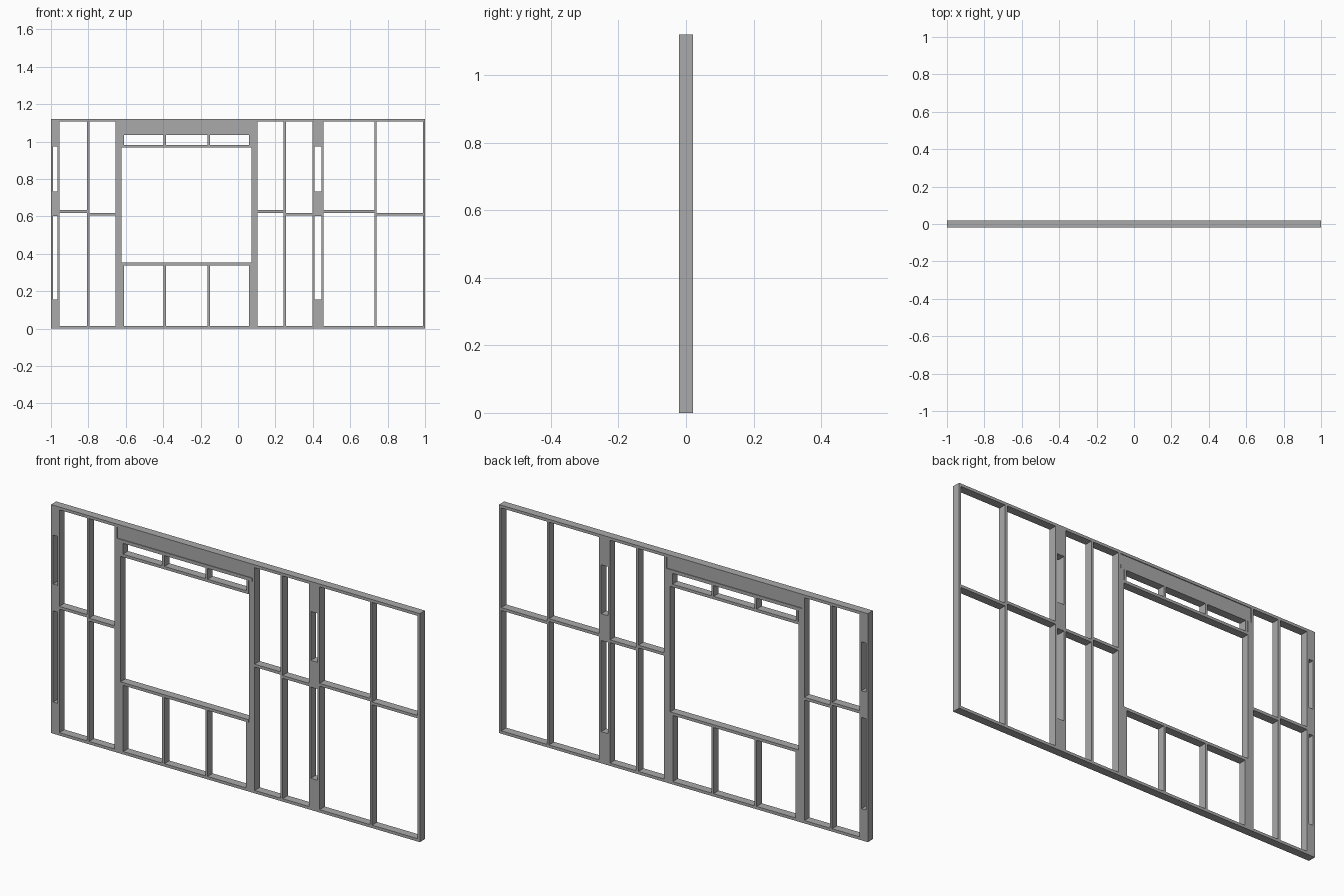
import bpy

old = bpy.data.objects.get("Cube")
if old:
    bpy.data.objects.remove(old, do_unlink=True)


def material(name, rgb):
    m = bpy.data.materials.new(name)
    m.use_nodes = True
    m.diffuse_color = (*rgb, 1)
    m.node_tree.nodes["Principled BSDF"].inputs["Base Color"].default_value = (*rgb, 1)
    return m


GREY = material("frame grey", (0.4, 0.4, 0.4))
DEPTH, TOP, T = 0.04, 1.12, 0.014
LOW, HIGH = T, TOP - T          # clear space between the plates


def beam(name, x0, x1, z0, z1, depth=DEPTH):
    """Box-section timber centred on the wall plane."""
    bpy.ops.mesh.primitive_cube_add(size=1, location=((x0 + x1) / 2, 0, (z0 + z1) / 2))
    ob = bpy.context.object
    ob.name = name
    ob.scale = (x1 - x0, depth, z1 - z0)
    bpy.ops.object.transform_apply(location=False, rotation=False, scale=True)
    ob.data.materials.append(GREY)
    return ob


# Bottom and top plates
beam("bottom_plate", -1, 1, 0, LOW)
beam("top_plate", -1, 1, HIGH, TOP)

# Single full-height studs
for x in (-0.8, 0.25, 0.735, 0.994):
    beam("stud", x - 0.006, x + 0.006, LOW, HIGH)

# Built-up posts: two studs with spacer blocks between them
for x0, x1 in ((-1, -0.955), (0.398, 0.457)):
    beam("post_stud", x0, x0 + 0.011, LOW, HIGH)
    beam("post_stud", x1 - 0.011, x1, LOW, HIGH)
    for z0, z1 in ((LOW, 0.155), (0.602, 0.733), (0.973, HIGH)):
        beam("spacer_block", x0 + 0.011, x1 - 0.011, z0, z1)

# Opening jambs, mirrored about the middle of the window
MID = -0.2755
for side in (-1, 1):
    def jamb(name, a, b, z0, z1):
        xs = sorted((MID + side * a, MID + side * b))
        beam(name, *xs, z0, z1)
    jamb("king_stud", 0.367, 0.380, LOW, HIGH)
    jamb("jack_stud", 0.348, 0.367, LOW, 1.034)
    jamb("sill_support", 0.333, 0.348, LOW, 0.338)
    jamb("head_cripple", 0.335, 0.347, 0.981, 1.034)

# Header beam, its bearing plate, window head and sill
beam("header", -0.642, 0.091, 1.05, HIGH, 0.032)
beam("header_plate", -0.642, 0.091, 1.034, 1.05)
beam("window_head", -0.623, 0.072, 0.967, 0.981)
beam("window_sill", -0.623, 0.072, 0.338, 0.352)

# Short studs above and below the window
for x in (-0.391, -0.157):
    beam("upper_cripple", x - 0.006, x + 0.006, 0.981, 1.034)
    beam("lower_cripple", x - 0.006, x + 0.006, LOW, 0.338)

# Staggered noggins between the studs
for x0, x1, z in ((-0.955, -0.806, 0.619), (-0.794, -0.655, 0.604),
                  (0.104, 0.244, 0.619), (0.256, 0.398, 0.604),
                  (0.457, 0.729, 0.619), (0.741, 0.988, 0.604)):
    beam("noggin", x0, x1, z, z + T)
